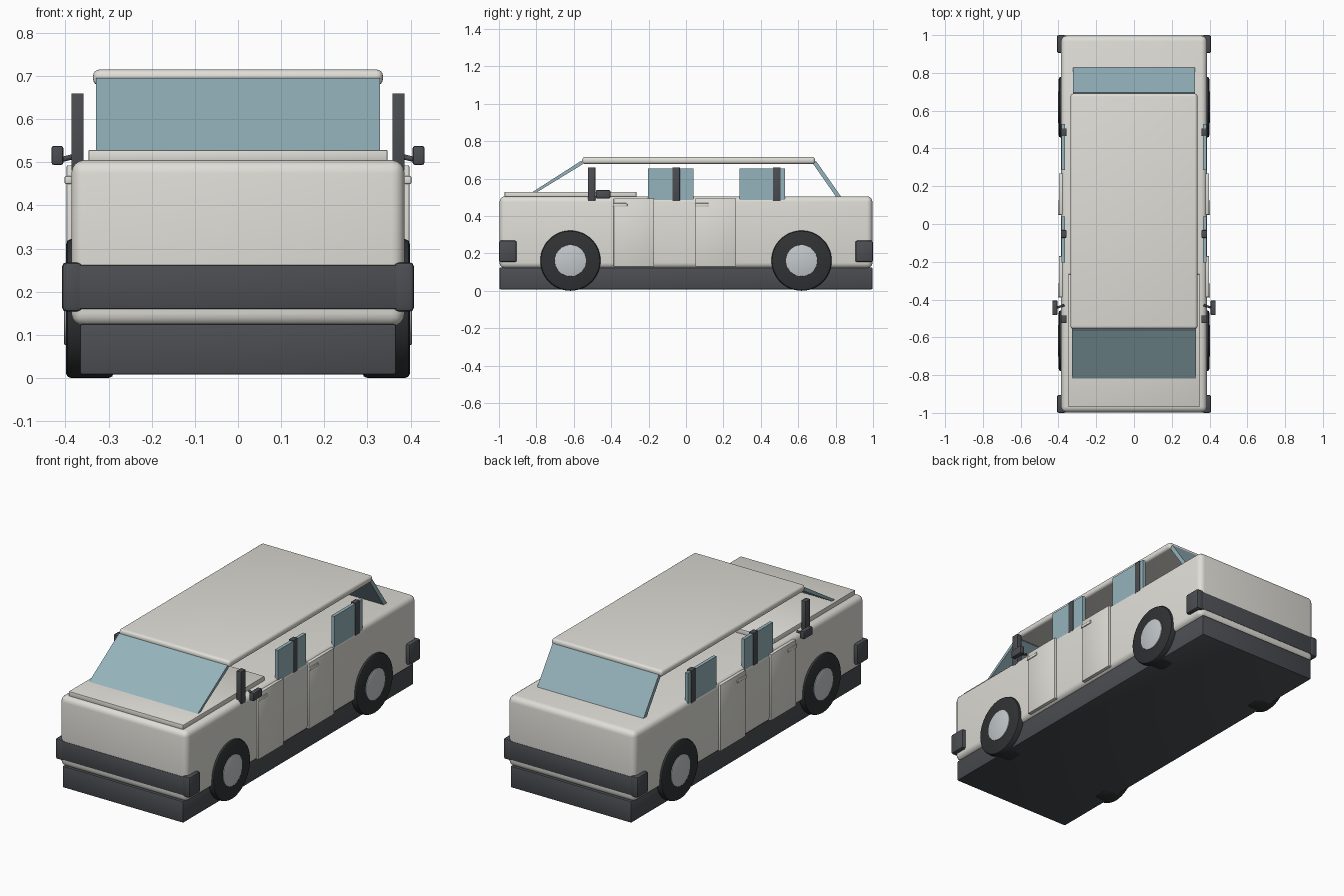
import bpy, bmesh, math
from mathutils import Vector

if "Cube" in bpy.data.objects:
    bpy.data.objects.remove(bpy.data.objects["Cube"])


def material(name, rgb):
    m = bpy.data.materials.new(name)
    m.diffuse_color = (*rgb, 1)
    m.use_nodes = True
    m.node_tree.nodes["Principled BSDF"].inputs["Base Color"].default_value = m.diffuse_color
    return m


PAINT = material("paint", (0.74, 0.73, 0.68))
TRIM = material("dark_trim", (0.07, 0.075, 0.085))
RUBBER = material("rubber", (0.03, 0.032, 0.034))
GLASS = material("glass", (0.30, 0.45, 0.50))
METAL = material("metal", (0.55, 0.58, 0.60))


def finish(ob, name, mat, bevel=0, segments=2):
    ob.name = name
    ob.data.materials.append(mat)
    if bevel:
        mod = ob.modifiers.new("bevel", 'BEVEL')
        mod.width = bevel
        mod.segments = segments
        mod.limit_method = 'ANGLE'
        bpy.ops.object.select_all(action='DESELECT')
        ob.select_set(True)
        bpy.context.view_layer.objects.active = ob
        bpy.ops.object.modifier_apply(modifier=mod.name)
        bpy.ops.object.shade_smooth_by_angle(angle=math.radians(40))
    return ob


def box(name, mat, x, y, z, bevel=0, segments=2):
    """Box from (min, max) pairs on each axis."""
    lo, hi = zip(sorted(x), sorted(y), sorted(z)), None
    (x0, y0, z0), (x1, y1, z1) = lo
    bpy.ops.mesh.primitive_cube_add(size=1)
    ob = bpy.context.object
    for v in ob.data.vertices:
        v.co = Vector((x0 if v.co.x < 0 else x1,
                       y0 if v.co.y < 0 else y1,
                       z0 if v.co.z < 0 else z1))
    return finish(ob, name, mat, bevel, segments)


def cylinder(name, mat, x, y, z, radius, bevel):
    """Cylinder lying along x between the two x values."""
    bpy.ops.mesh.primitive_cylinder_add(
        vertices=48, radius=radius, depth=abs(x[1] - x[0]),
        location=((x[0] + x[1]) / 2, y, z), rotation=(0, math.pi / 2, 0))
    return finish(bpy.context.object, name, mat, bevel)


def pane(name, half_width, profile):
    """Slanted glass: a yz profile extruded across the car."""
    bm = bmesh.new()
    face = bm.faces.new([bm.verts.new((-half_width, y, z)) for y, z in profile])
    new = bmesh.ops.extrude_face_region(bm, geom=[face])["geom"]
    verts = [g for g in new if isinstance(g, bmesh.types.BMVert)]
    bmesh.ops.translate(bm, verts=verts, vec=(2 * half_width, 0, 0))
    bmesh.ops.recalc_face_normals(bm, faces=bm.faces)
    mesh = bpy.data.meshes.new(name)
    bm.to_mesh(mesh)
    bm.free()
    ob = bpy.data.objects.new(name, mesh)
    bpy.context.collection.objects.link(ob)
    return finish(ob, name, GLASS)


# Main shell, underbody, bonnet and roof
box("body", PAINT, (-0.386, 0.386), (-0.997, 0.997), (0.12, 0.505), 0.03, 4)
box("underbody", TRIM, (-0.366, 0.366), (-0.997, 0.997), (0.008, 0.125), 0.005)
box("bonnet", PAINT, (-0.347, 0.347), (-0.97, -0.265), (0.50, 0.529), 0.004)
box("roof", PAINT, (-0.336, 0.336), (-0.555, 0.69), (0.678, 0.715), 0.015, 4)

# Windscreen and rear window
pane("windscreen", 0.329, [(-0.83, 0.522), (-0.805, 0.522), (-0.55, 0.678), (-0.56, 0.695)])
pane("rear_window", 0.322, [(0.83, 0.502), (0.803, 0.502), (0.677, 0.682), (0.695, 0.694)])

# Bumper bars
for end, sy in (("front", -1), ("rear", 1)):
    box(end + "_bumper", TRIM, (-0.39, 0.39), (sy * 0.94, sy * 0.999), (0.16, 0.262), 0.003)

for side, s in (("left", -1), ("right", 1)):
    # Bumper corners and wheels
    for end, sy in (("front", -1), ("rear", 1)):
        box(f"{end}_{side}_bumper_corner", TRIM, (s * 0.36, s * 0.408),
            (sy * 0.905, sy * 1.0), (0.154, 0.268), 0.01)
        cylinder(f"{end}_{side}_tyre", RUBBER, (s * 0.288, s * 0.399), sy * 0.618, 0.161, 0.161, 0.012)
        cylinder(f"{end}_{side}_hub", METAL, (s * 0.30, s * 0.403), sy * 0.618, 0.161, 0.084, 0.002)

    # Doors with handles
    for end, y0, y1, h0 in (("front", -0.387, -0.17, -0.39), ("rear", 0.05, 0.268, 0.048)):
        box(f"{end}_{side}_door", PAINT, (s * 0.37, s * 0.397), (y0, y1), (0.13, 0.493), 0.003)
        box(f"{end}_{side}_handle", PAINT, (s * 0.385, s * 0.402), (h0, h0 + 0.076), (0.45, 0.468), 0.003)

    # Side windows
    for end, y0, y1 in (("front", -0.203, 0.041), ("rear", 0.285, 0.53)):
        box(f"{end}_{side}_window", GLASS, (s * 0.366, s * 0.384), (y0, y1), (0.48, 0.655))

    # Roof pillars
    for label, y in (("front", -0.505), ("middle", -0.053), ("rear", 0.485)):
        box(f"{label}_{side}_pillar", TRIM, (s * 0.358, s * 0.386),
            (y - 0.02, y + 0.02), (0.48, 0.66), 0.002)

    # Door mirror and its arm
    box(f"{side}_mirror", TRIM, (s * 0.405, s * 0.432), (-0.482, -0.405), (0.494, 0.538), 0.005)
    a, b = Vector((s * 0.37, -0.43, 0.516)), Vector((s * 0.415, -0.445, 0.505))
    bpy.ops.mesh.primitive_cylinder_add(vertices=16, radius=0.006, depth=(b - a).length,
                                        location=(a + b) / 2)
    arm = bpy.context.object
    arm.rotation_euler = (b - a).to_track_quat('Z', 'Y').to_euler()
    finish(arm, f"{side}_mirror_arm", TRIM)
